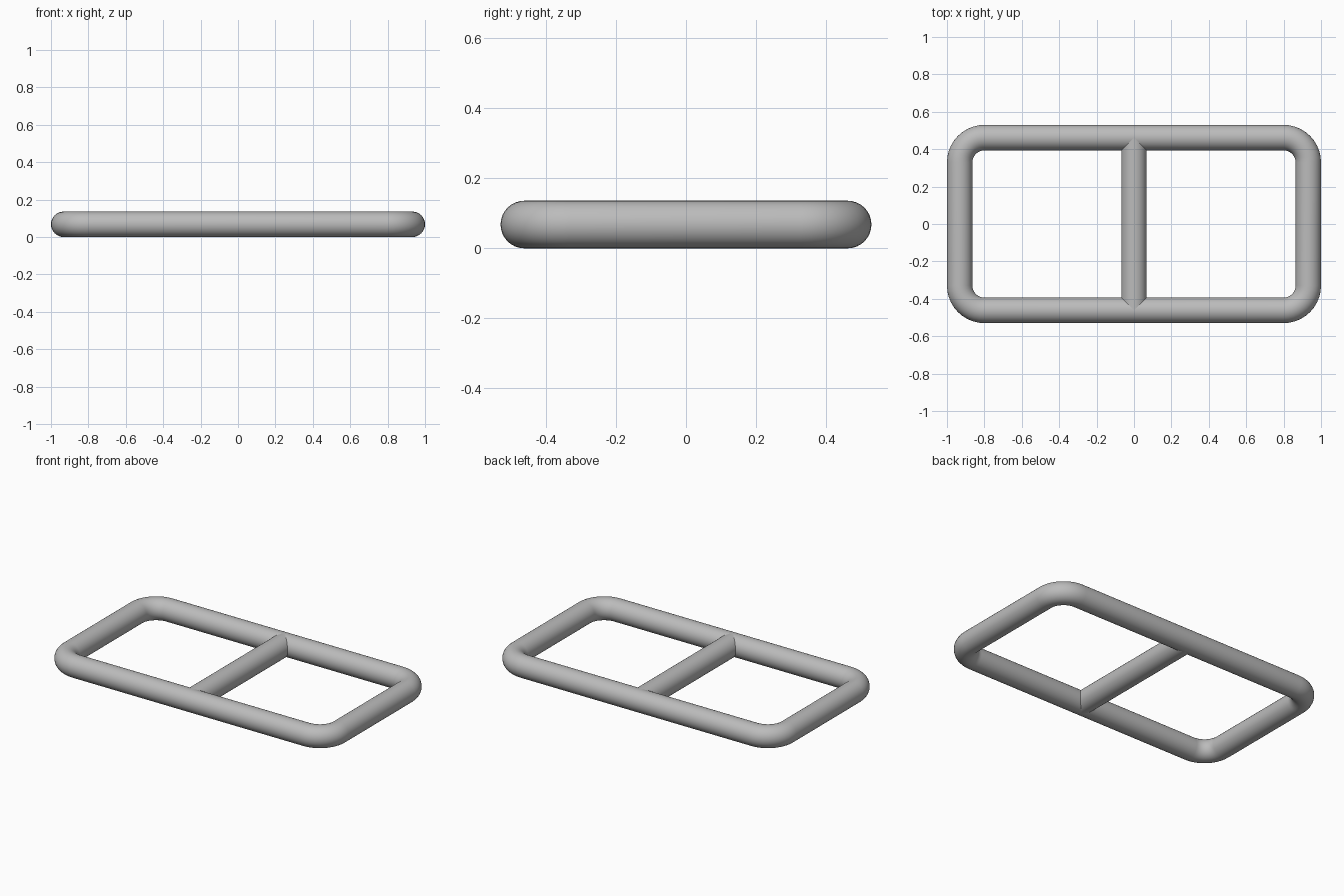
import bpy
import bmesh
from math import sin, cos, pi
from mathutils import Vector

TUBE = 0.068          # tube radius
HALF_X, HALF_Y = 1 - TUBE, 0.53 - TUBE   # centre line of the frame
CORNER = 0.133        # bend radius of the centre line
SIDES, STEPS = 32, 10

cube = bpy.data.objects.get("Cube")
if cube:
    bpy.data.objects.remove(cube, do_unlink=True)

grey = bpy.data.materials.new("grey metal")
grey.use_nodes = True
colour = (0.5, 0.5, 0.5, 1)
grey.diffuse_color = colour
grey.node_tree.nodes["Principled BSDF"].inputs["Base Color"].default_value = colour


def tube(name, path, closed):
    """Sweep a circle along (point, outward direction) pairs lying flat."""
    bm = bmesh.new()
    up = Vector((0, 0, 1))
    rings = []
    for point, out in path:
        rings.append([bm.verts.new(point + TUBE * (out * cos(a) + up * sin(a)))
                      for a in (2 * pi * i / SIDES for i in range(SIDES))])
    count = len(rings)
    for r in range(count if closed else count - 1):
        a, b = rings[r], rings[(r + 1) % count]
        for i in range(SIDES):
            j = (i + 1) % SIDES
            bm.faces.new((a[i], b[i], b[j], a[j]))
    if not closed:
        bm.faces.new(rings[0])
        bm.faces.new(rings[-1])
    bmesh.ops.recalc_face_normals(bm, faces=bm.faces)
    mesh = bpy.data.meshes.new(name)
    bm.to_mesh(mesh)
    bm.free()
    mesh.materials.append(grey)
    obj = bpy.data.objects.new(name, mesh)
    bpy.context.collection.objects.link(obj)
    bpy.ops.object.select_all(action='DESELECT')
    obj.select_set(True)
    bpy.context.view_layer.objects.active = obj
    bpy.ops.object.shade_smooth_by_angle(angle=pi / 4)
    return obj


# Outer frame: rounded rectangle, one bend per corner
frame_path = []
for quarter, (sx, sy) in enumerate(((1, 1), (-1, 1), (-1, -1), (1, -1))):
    centre = Vector((sx * (HALF_X - CORNER), sy * (HALF_Y - CORNER), TUBE))
    for step in range(STEPS + 1):
        angle = (quarter + step / STEPS) * pi / 2
        out = Vector((cos(angle), sin(angle), 0))
        frame_path.append((centre + CORNER * out, out))
tube("outer_frame", frame_path, True)

# Centre bar: ends buried in the front and back rails
side = Vector((1, 0, 0))
tube("centre_bar", [(Vector((0, y, TUBE)), side) for y in (-HALF_Y, HALF_Y)], False)
